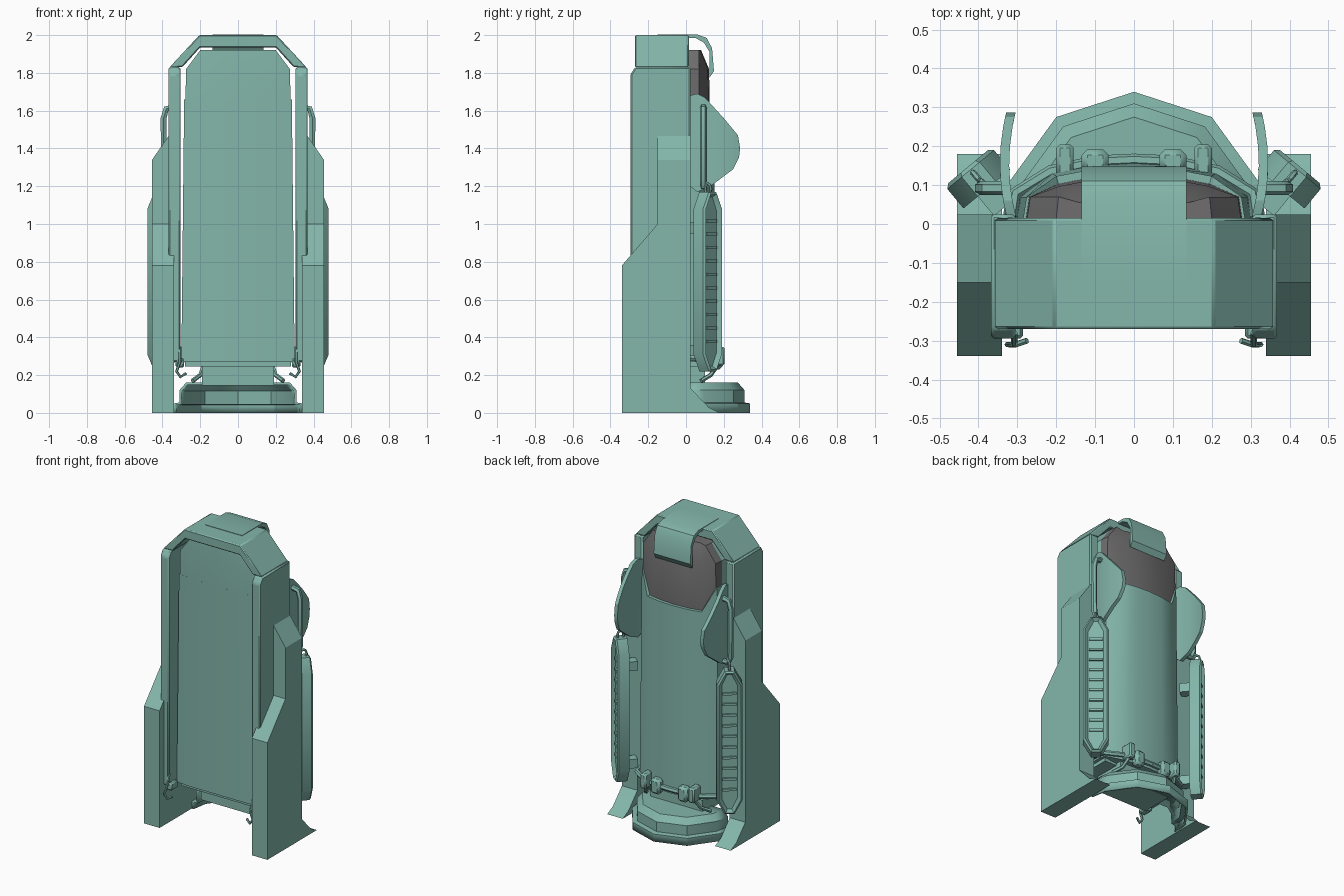
import bpy, bmesh, math
from mathutils import Matrix, Vector

old = bpy.data.objects.get("Cube")
if old:
    bpy.data.objects.remove(old, do_unlink=True)


def material(name, rgb):
    m = bpy.data.materials.new(name)
    m.use_nodes = True
    m.diffuse_color = (*rgb, 1)
    m.node_tree.nodes["Principled BSDF"].inputs["Base Color"].default_value = (*rgb, 1)
    return m


TEAL = material("soft_teal", (0.23, 0.47, 0.405))
GRAY = material("dark_gray", (0.16, 0.155, 0.155))


def finish(name, bm, mirror=False, bevel=0.0, normals=True):
    if normals:
        bmesh.ops.recalc_face_normals(bm, faces=bm.faces[:])
    me = bpy.data.meshes.new(name)
    bm.to_mesh(me)
    bm.free()
    ob = bpy.data.objects.new(name, me)
    bpy.context.collection.objects.link(ob)
    me.materials.append(TEAL)
    me.materials.append(GRAY)
    if bevel:
        b = ob.modifiers.new("Bevel", 'BEVEL')
        b.width, b.segments, b.limit_method = bevel, 1, 'ANGLE'
    if mirror:
        ob.modifiers.new("Mirror", 'MIRROR')
    bpy.ops.object.select_all(action='DESELECT')
    ob.select_set(True)
    bpy.context.view_layer.objects.active = ob
    bpy.ops.object.shade_smooth_by_angle()
    return ob


def prism(profile, axis, a, b):
    """Extrude a 2D profile along x (profile y,z) or y (profile x,z)."""
    bm = bmesh.new()
    place = (lambda p, t: (t, p[0], p[1])) if axis == 'x' else (lambda p, t: (p[0], t, p[1]))
    lo, hi = ([bm.verts.new(place(p, t)) for p in profile] for t in (a, b))
    n = len(profile)
    bm.faces.new(lo)
    bm.faces.new(hi[::-1])
    for i in range(n):
        j = (i + 1) % n
        bm.faces.new((lo[i], hi[i], hi[j], lo[j]))
    bmesh.ops.recalc_face_normals(bm, faces=bm.faces[:])
    return bm


def box(x0, x1, y0, y1, z0, z1):
    return prism([(x0, z0), (x1, z0), (x1, z1), (x0, z1)], 'y', y0, y1)


def bisect(bm, co, no, clear=False):
    geom = bm.verts[:] + bm.edges[:] + bm.faces[:]
    r = bmesh.ops.bisect_plane(bm, geom=geom, plane_co=co, plane_no=no, clear_outer=clear)
    if clear:
        edges = [e for e in r["geom_cut"] if isinstance(e, bmesh.types.BMEdge)]
        bmesh.ops.contextual_create(bm, geom=edges)


def tube(name, points, radius, cyclic=False):
    cu = bpy.data.curves.new(name, 'CURVE')
    cu.dimensions = '3D'
    cu.bevel_depth, cu.bevel_resolution, cu.use_fill_caps = radius, 1, True
    sp = cu.splines.new('POLY')
    sp.points.add(len(points) - 1)
    for p, co in zip(sp.points, points):
        p.co = (*co, 1)
    sp.use_cyclic_u = cyclic
    ob = bpy.data.objects.new(name, cu)
    bpy.context.collection.objects.link(ob)
    cu.materials.append(TEAL)
    bpy.ops.object.select_all(action='DESELECT')
    ob.select_set(True)
    bpy.context.view_layer.objects.active = ob
    bpy.ops.object.convert(target='MESH')
    bpy.ops.object.shade_smooth_by_angle(angle=math.radians(50))
    bpy.context.object.modifiers.new("Mirror", 'MIRROR')


# Outer pillars with stepped front and flared feet
bm = prism([(-.34, 0), (.18, 0), (.12, .03), (.025, .13), (.025, 1.47), (-.15, 1.47),
            (-.15, 1.0), (-.34, .78)], 'x', .34, .455)
bisect(bm, (.455, 0, 1.34), Vector((.13, 0, .09)).normalized(), True)
finish("outer_pillar", bm, True)

# Inner rails
bm = prism([(-.295, .27), (.025, .27), (.025, 1.83), (-.27, 1.83), (-.295, 1.79)], 'x', .305, .368)
finish("inner_rail", bm, True, .008)

# Top arch
arch = [(.362, 1.83), (.205, 2.0), (-.205, 2.0), (-.362, 1.83),
        (-.295, 1.83), (-.2, 1.935), (.2, 1.935), (.295, 1.83)]
finish("top_arch", prism(arch, 'y', -.27, .015), bevel=.006)

# Folded tab over the arch
tab = [(-.15, 1.985), (-.15, 2.003), (.06, 2.003), (.11, 1.985), (.138, 1.93), (.148, 1.81),
       (.125, 1.775), (.125, 1.91), (.095, 1.96), (.05, 1.985)]
finish("top_tab", prism(tab, 'x', -.135, .135))


# Capsule body with flat front, rounded back and gray window
def section(z, z_back, w, back, bulge):
    half = [(0, -.225 - bulge), (w * .7, -.225), (w, -.215), (w, .015), (w * .97, .07),
            (w * .7, back - .025), (w * .35, back - .006), (0, back)]
    pts = [(x, y, z_back if i > 4 else z) for i, (x, y) in enumerate(half)]
    return pts + [(-x, y, zz) for x, y, zz in pts[-2:0:-1]]


rings = [(.27, .25, .30, .155, 0), (1.66, 1.5, .285, .148, .008), (1.66, 1.5, .278, .128, .008),
         (1.82, 1.82, .275, .122, .008), (1.92, 1.92, .2, .08, 0)]
bm = bmesh.new()
loops = [[bm.verts.new(p) for p in section(*r)] for r in rings]
for k, (lo, hi) in enumerate(zip(loops, loops[1:])):
    for i in range(len(lo)):
        j = (i + 1) % len(lo)
        f = bm.faces.new((lo[i], lo[j], hi[j], hi[i]))
        f.material_index = int(k >= 2 and f.calc_center_median().y > .02)
bm.faces.new(loops[0][::-1])
bm.faces.new(loops[-1]).material_index = 1
finish("capsule_body", bm)

# Hollow faceted half-round base
angles = [math.radians(a) for a in (0, 18, 54, 90, 126, 162, 180)]
profile = [(.34, 0), (.34, .05), (.31, .055), (.31, .12), (.275, .16)]
bm = bmesh.new()
rows = [[bm.verts.new((r * math.cos(a), r * math.sin(a), z)) for a in angles] for r, z in profile]
for lo, hi in zip(rows, rows[1:]):
    for i in range(len(angles) - 1):
        bm.faces.new((lo[i], lo[i + 1], hi[i + 1], hi[i]))
bm.faces.new(rows[-1])
base = finish("round_base", bm, normals=False)
base.modifiers.new("Shell", 'SOLIDIFY').thickness = .015

# Neck between base and capsule
finish("neck_block", box(-.19, .19, -.12, .1, .145, .27))
finish("neck_plate", box(-.28, .28, -.2, .06, .245, .275))

# Curved side wings
bm = prism([(.02, 1.2), (.06, 1.17), (.13, 1.2), (.25, 1.29), (.28, 1.35), (.287, 1.4),
            (.275, 1.47), (.2, 1.56), (.1, 1.67), (.06, 1.69), (.02, 1.68)], 'x', -.012, .012)
for y in (.06, .1, .15, .2, .25):
    bisect(bm, (0, y, 0), (0, 1, 0))
for v in bm.verts:
    v.co.x += .333 - .95 * (v.co.y - .155) ** 2
finish("side_wing", bm, True)

# Handles on the wings
tube("wing_handle", [(.33, .092, 1.2), (.375, .092, 1.2), (.392, .092, 1.24), (.394, .092, 1.56),
                     (.38, .092, 1.61), (.33, .092, 1.62)], .018)

# Angled vent boxes, slats and link rings
turn = Matrix(((.77, .64, 0, .42), (-.64, .77, 0, .14), (0, 0, 1, 0), (0, 0, 0, 1)))
half = [(.03, .22), (.078, .31), (.078, 1.08), (.03, 1.17)]
bm = prism(half + [(-u, z) for u, z in half[::-1]], 'y', -.065, 0)
front = max(bm.faces, key=lambda f: f.calc_center_median().y)
bmesh.ops.inset_region(bm, faces=[front], thickness=.012, depth=.01)
bmesh.ops.inset_region(bm, faces=[front], thickness=.02, depth=0)
bmesh.ops.translate(bm, verts=front.verts[:], vec=(0, -.022, 0))
bm.transform(turn)
finish("vent_box", bm, True)
for i in range(10):
    z = .37 + i * .071
    bm = box(-.043, .043, -.016, -.003, z, z + .016)
    bm.transform(turn)
    finish(f"vent_slat_{i + 1}", bm, True)
ring = [turn @ Vector((0, -.03 + .02 * math.cos(t), 1.185 + .028 * math.sin(t)))
        for t in (k * math.pi / 4 for k in range(8))]
tube("link_ring", ring, .008, True)
tube("vent_hanger", [(.392, .11, 1.21), (.385, .095, 1.24)], .008)
bm = box(-.03, .03, -.13, -.06, .3, .36)
bm.transform(turn)
finish("vent_bracket_low", bm, True)
bm = box(-.03, .03, -.13, -.06, .95, 1.01)
bm.transform(turn)
finish("vent_bracket_high", bm, True)

# Lower strap and buckles on the back
tube("back_strap", [(.315, .02, .29), (.305, .08, .285), (.215, .135, .28), (.1, .16, .28),
                    (0, .165, .28)], .016)
finish("strap_buckle", box(.065, .135, .13, .192, .23, .33), True, .015)
finish("strap_clip", box(.155, .2, .12, .205, .25, .35), True, .01)
tube("strap_tail", [(.18, .17, .26), (.2, .13, .2), (.24, .08, .17)], .012)

# Front corner hooks
finish("hook_block", box(.285, .33, -.295, -.22, .24, .29), True, .008)
tube("front_hook", [(.308, -.28, .35), (.308, -.31, .27), (.325, -.31, .22), (.305, -.31, .19),
                    (.275, -.3, .21)], .008)
